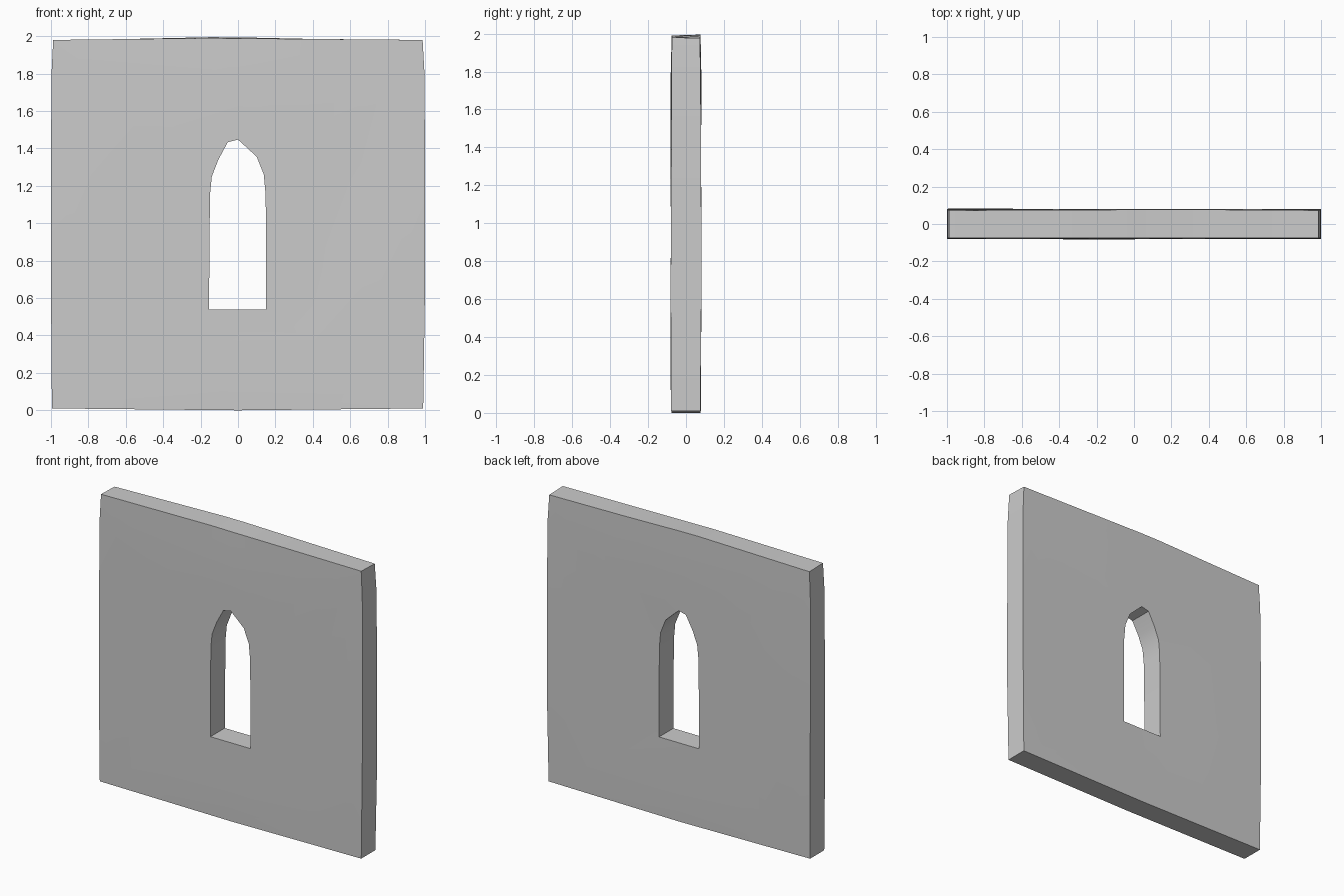
import bpy, bmesh, math

if "Cube" in bpy.data.objects:
    bpy.data.objects.remove(bpy.data.objects["Cube"])

# Pointed-arch opening and matching outer outline, as (x, z), counter-clockwise
opening = [(-.155, .54), (0, .54), (.15, .54), (.15, .80), (.148, 1.15), (.138, 1.26),
           (.10, 1.355), (.05, 1.402), (0, 1.447), (-.055, 1.433), (-.105, 1.34), (-.14, 1.25),
           (-.15, 1.15), (-.153, .80)]
outline = [(-.995, .01), (0, 0), (.99, .01), (1, .66), (1, 1.30), (.997, 1.80),
           (.987, 1.98), (.4, 1.985), (0, 1.988), (-.15, 1.99), (-.988, 1.98), (-.997, 1.80),
           (-1, 1.30), (-1, .66)]
rings = [0, .3, .6, .85, 1]


def face_depth(x, z, side):
    """Half thickness with a gentle hand-worn waviness."""
    wave = .0025 * math.sin(3.1 * x + side) * math.cos(2.7 * z + side)
    taper = .005 * max(0, (z - 1.75) / .25) + .003 * max(0, (.15 - z) / .15)
    return side * (.0795 + wave - taper)


bm = bmesh.new()
count = len(opening)
sides = {}
for side in (-1, 1):
    loops = []
    for t in rings:
        loop = []
        for (hx, hz), (ox, oz) in zip(opening, outline):
            x, z = hx + (ox - hx) * t, hz + (oz - hz) * t
            # back rim is a little uneven along the top
            if side > 0 and t == 1 and z > 1.97:
                z += .006 * math.sin(4 * x + 1.5)
            loop.append(bm.verts.new((x, face_depth(x, z, side), z)))
        loops.append(loop)
    sides[side] = loops


def bridge(a, b):
    for i in range(count):
        j = (i + 1) % count
        bm.faces.new((a[i], a[j], b[j], b[i]))


# Front and back faces
for loops in sides.values():
    for a, b in zip(loops, loops[1:]):
        bridge(a, b)
# Opening reveal and outer rim
bridge(sides[-1][0], sides[1][0])
bridge(sides[-1][-1], sides[1][-1])
bmesh.ops.recalc_face_normals(bm, faces=bm.faces)

mesh = bpy.data.meshes.new("window_wall")
bm.to_mesh(mesh)
bm.free()
wall = bpy.data.objects.new("window_wall", mesh)
bpy.context.collection.objects.link(wall)
bpy.context.view_layer.objects.active = wall
wall.select_set(True)
bpy.ops.object.shade_smooth_by_angle(angle=math.radians(35))
